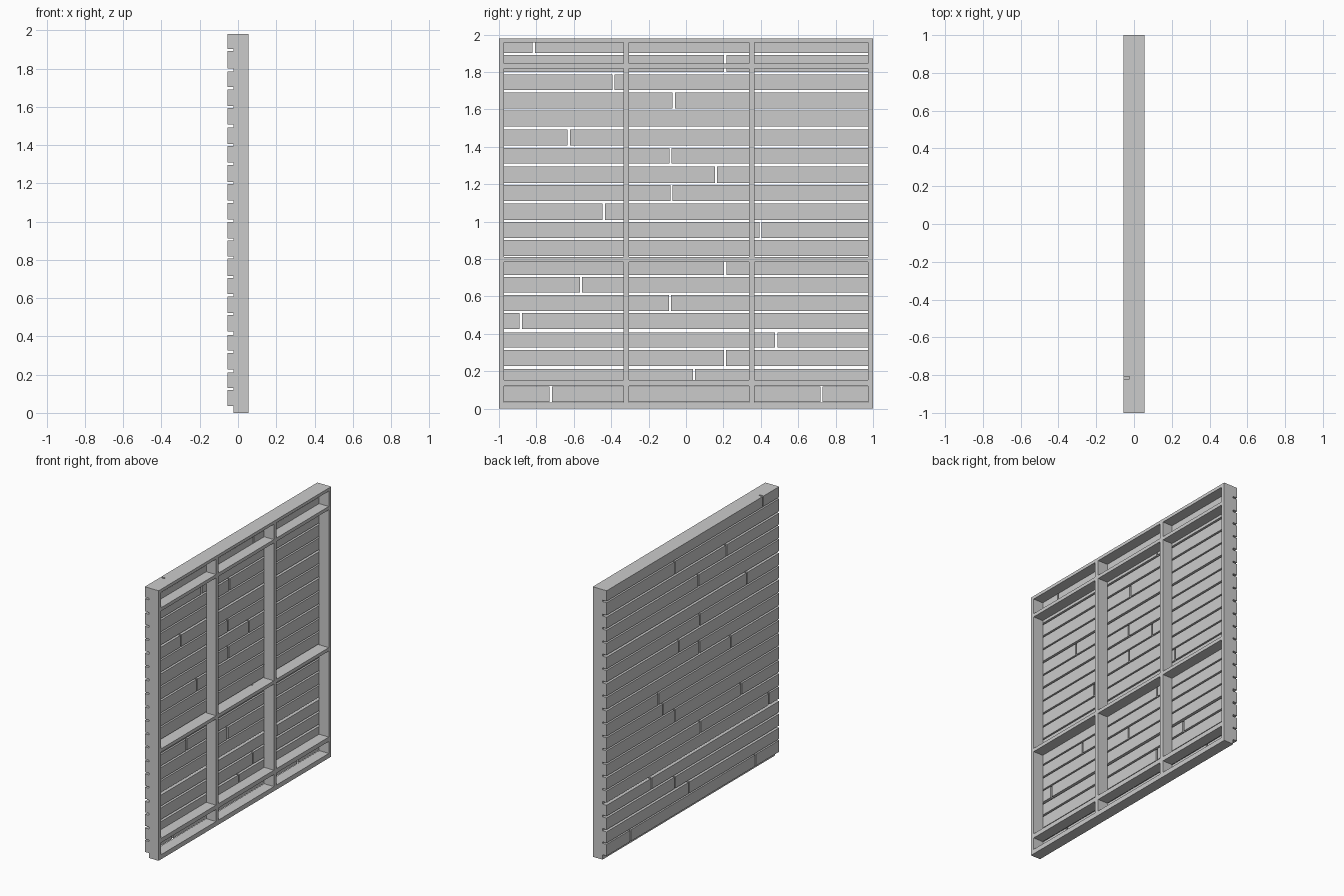
import bpy

cube = bpy.data.objects.get("Cube")
if cube:
    bpy.data.objects.remove(cube, do_unlink=True)

grey = bpy.data.materials.new("plain_grey")
grey.use_nodes = True
grey.diffuse_color = (0.6, 0.6, 0.6, 1)
grey.node_tree.nodes["Principled BSDF"].inputs["Base Color"].default_value = (0.6, 0.6, 0.6, 1)

BACK, JOIN, FRONT = -0.056, -0.023, 0.056   # depth of the boards and frame
TOP = 1.98


def box(name, x, y, z):
    """Box from (low, high) pairs."""
    bpy.ops.mesh.primitive_cube_add(size=1, location=[sum(p) / 2 for p in (x, y, z)])
    ob = bpy.context.object
    ob.name = name
    ob.scale = [p[1] - p[0] for p in (x, y, z)]
    bpy.ops.object.transform_apply(location=False, rotation=False, scale=True)
    ob.data.materials.append(grey)
    return ob


depth = (JOIN, FRONT)

# Outer posts and inner studs
studs = [(-1, -0.972), (-0.335, -0.304), (0.336, 0.366), (0.972, 1)]
for i, y in enumerate(studs):
    box(f"stud_{i + 1}", depth, y, (0, TOP))

# Rails fitted between the studs
rails = [(0, 0.034), (0.122, 0.154), (0.785, 0.81), (1.82, 1.845), (1.957, TOP)]
for r, z in enumerate(rails):
    for left, right in zip(studs, studs[1:]):
        box(f"rail_{r + 1}", depth, (left[1], right[0]), z)

# Board courses from the top: lower edge, upper edge, butt joints along y
courses = [
    (1.903, TOP, [-0.814]), (1.80, 1.892, [0.21]), (1.703, 1.786, [-0.387]),
    (1.604, 1.69, [-0.066]), (1.508, 1.593, []), (1.406, 1.492, [-0.627]),
    (1.31, 1.395, [-0.083]), (1.208, 1.296, [0.16]), (1.111, 1.197, [-0.078]),
    (1.01, 1.098, [-0.44]), (0.913, 0.999, [0.398]), (0.817, 0.902, [0.345]),
    (0.715, 0.806, [0.21]), (0.621, 0.704, [-0.562]), (0.522, 0.608, [-0.086]),
    (0.426, 0.511, [-0.884]), (0.327, 0.407, [0.482]), (0.228, 0.313, [0.208]),
    (0.13, 0.212, [0.043]), (0.036, 0.12, [-0.723, 0.725]),
]
GAP = 0.006
for c, (low, high, joints) in enumerate(courses):
    starts = [-1] + [j + GAP for j in joints]
    ends = [j - GAP for j in joints] + [1]
    for a, b in zip(starts, ends):
        box(f"board_{c + 1}", (BACK, JOIN), (a, b), (low, high))
